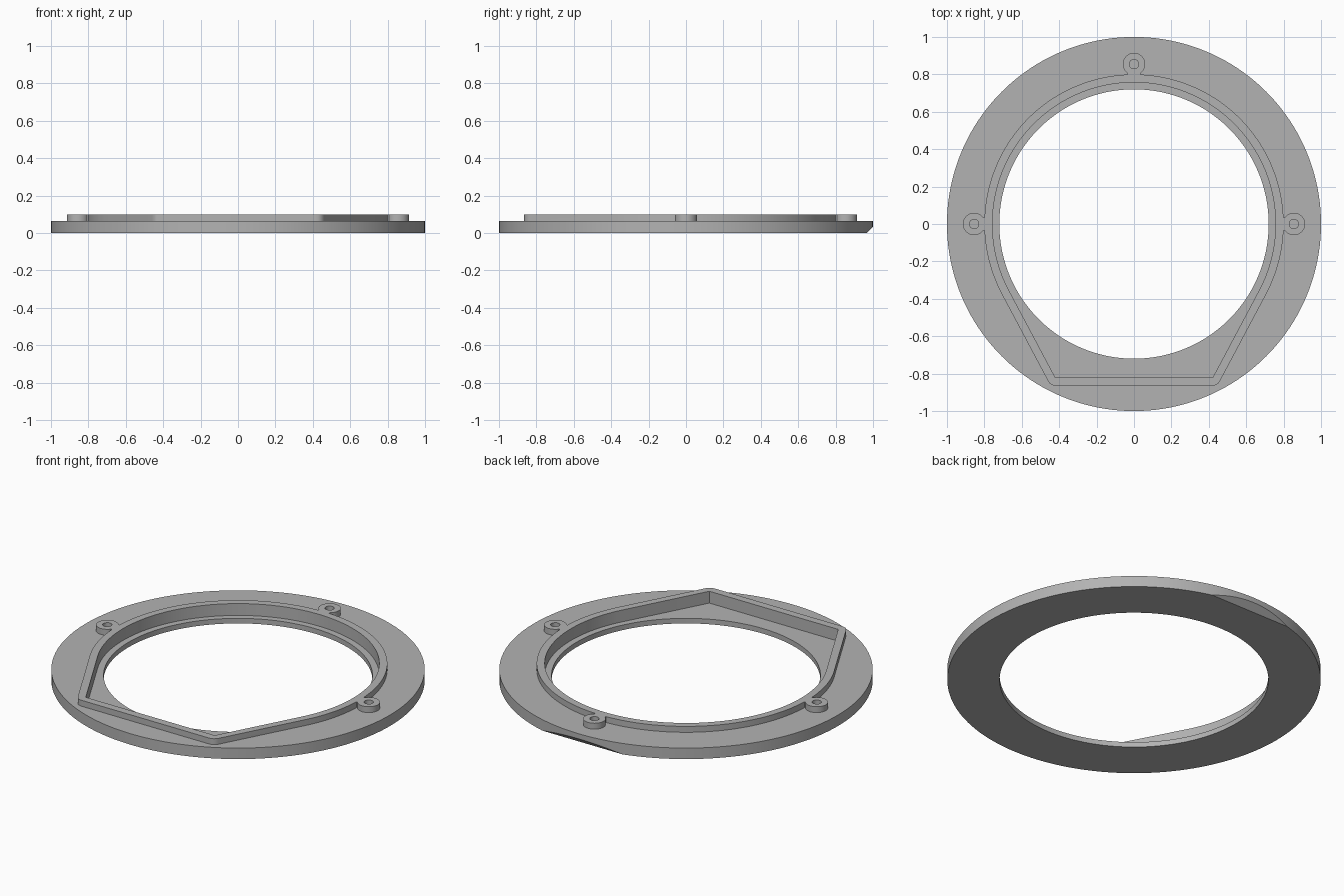
import bpy, bmesh, math
from mathutils import Matrix, Vector

cube = bpy.data.objects.get("Cube")
if cube:
    bpy.data.objects.remove(cube, do_unlink=True)

FLOOR, DECK, TOP = 0.03, 0.065, 0.1
SEGS = 160

grey = bpy.data.materials.new("plain grey")
grey.use_nodes = True
colour = (0.45, 0.45, 0.45, 1)
grey.diffuse_color = colour
grey.node_tree.nodes["Principled BSDF"].inputs["Base Color"].default_value = colour


def prism(name, outline, z0, z1):
    """Extrude a closed 2D outline from z0 to z1."""
    bm = bmesh.new()
    face = bm.faces.new([bm.verts.new((x, y, z0)) for x, y in outline])
    ext = bmesh.ops.extrude_face_region(bm, geom=[face])
    verts = [g for g in ext["geom"] if isinstance(g, bmesh.types.BMVert)]
    bmesh.ops.translate(bm, verts=verts, vec=(0, 0, z1 - z0))
    bmesh.ops.recalc_face_normals(bm, faces=bm.faces)
    mesh = bpy.data.meshes.new(name)
    bm.to_mesh(mesh)
    bm.free()
    mesh.materials.append(grey)
    obj = bpy.data.objects.new(name, mesh)
    bpy.context.collection.objects.link(obj)
    return obj


def circle(r, n=SEGS, cx=0, cy=0):
    return [(cx + r * math.cos(math.tau * i / n), cy + r * math.sin(math.tau * i / n))
            for i in range(n)]


def wall_outline(r, front, rounding):
    """Arc with two tangent sides that meet a straight front edge."""
    a = math.radians(28)
    n = 100
    arc = [(r * math.cos(t), r * math.sin(t))
           for t in (-a + (math.pi + 2 * a) * i / n for i in range(n + 1))]
    corner = Vector(((r - front * math.sin(a)) / math.cos(a), -front))
    if not rounding:
        right = [tuple(corner)]
    else:
        p = corner - Vector((rounding, 0))
        q = corner + Vector((math.sin(a), math.cos(a))) * rounding
        right = [tuple(p.lerp(corner, t).lerp(corner.lerp(q, t), t))
                 for t in (i / 6 for i in range(7))]
    left = [(-x, y) for x, y in reversed(right)]
    return arc + left + right


def combine(target, tool, operation):
    mod = target.modifiers.new("combine", "BOOLEAN")
    mod.operation, mod.solver, mod.object = operation, "EXACT", tool
    deps = bpy.context.evaluated_depsgraph_get()
    mesh = bpy.data.meshes.new_from_object(target.evaluated_get(deps))
    target.modifiers.clear()
    target.data = mesh
    bpy.data.objects.remove(tool, do_unlink=True)


# Round base plate with the raised wall
plate = prism("ring_plate", circle(1), 0, DECK)
combine(plate, prism("wall", wall_outline(0.8, 0.865, 0.03), 0.045, TOP), "UNION")

# Screw bosses, each with a short neck to the wall
bosses = [(0.855, 0), (0, 0.855), (-0.855, 0)]
for i, (x, y) in enumerate(bosses):
    combine(plate, prism("boss", circle(0.06, 40, x, y), 0.05, TOP), "UNION")
    turn = Matrix.Rotation(i * math.pi / 2, 2)
    neck = [tuple(turn @ Vector(p)) for p in
            ((0.78, -0.035), (0.815, -0.035), (0.815, 0.035), (0.78, 0.035))]
    combine(plate, prism("neck", neck, 0.055, TOP), "UNION")

# Pocket, central opening and blind screw holes
combine(plate, prism("pocket", wall_outline(0.757, 0.82, 0), FLOOR, 0.2), "DIFFERENCE")
combine(plate, prism("opening", circle(0.72), -0.1, 0.2), "DIFFERENCE")
for x, y in bosses:
    combine(plate, prism("screw_hole", circle(0.025, 24, x, y), FLOOR, 0.2), "DIFFERENCE")

# Slanted cut under the back edge
wedge = prism("back_cut", [(-0.5, -0.2), (0.5, -0.2), (0.5, 0.2), (-0.5, 0.2)], -0.2, 0)
wedge.data.transform(Matrix.Translation((0, 0.965, 0)) @ Matrix.Rotation(math.pi / 4, 4, "X"))
combine(plate, wedge, "DIFFERENCE")

bpy.ops.object.select_all(action="DESELECT")
plate.select_set(True)
bpy.context.view_layer.objects.active = plate
bpy.ops.object.shade_smooth_by_angle(angle=math.radians(25))
